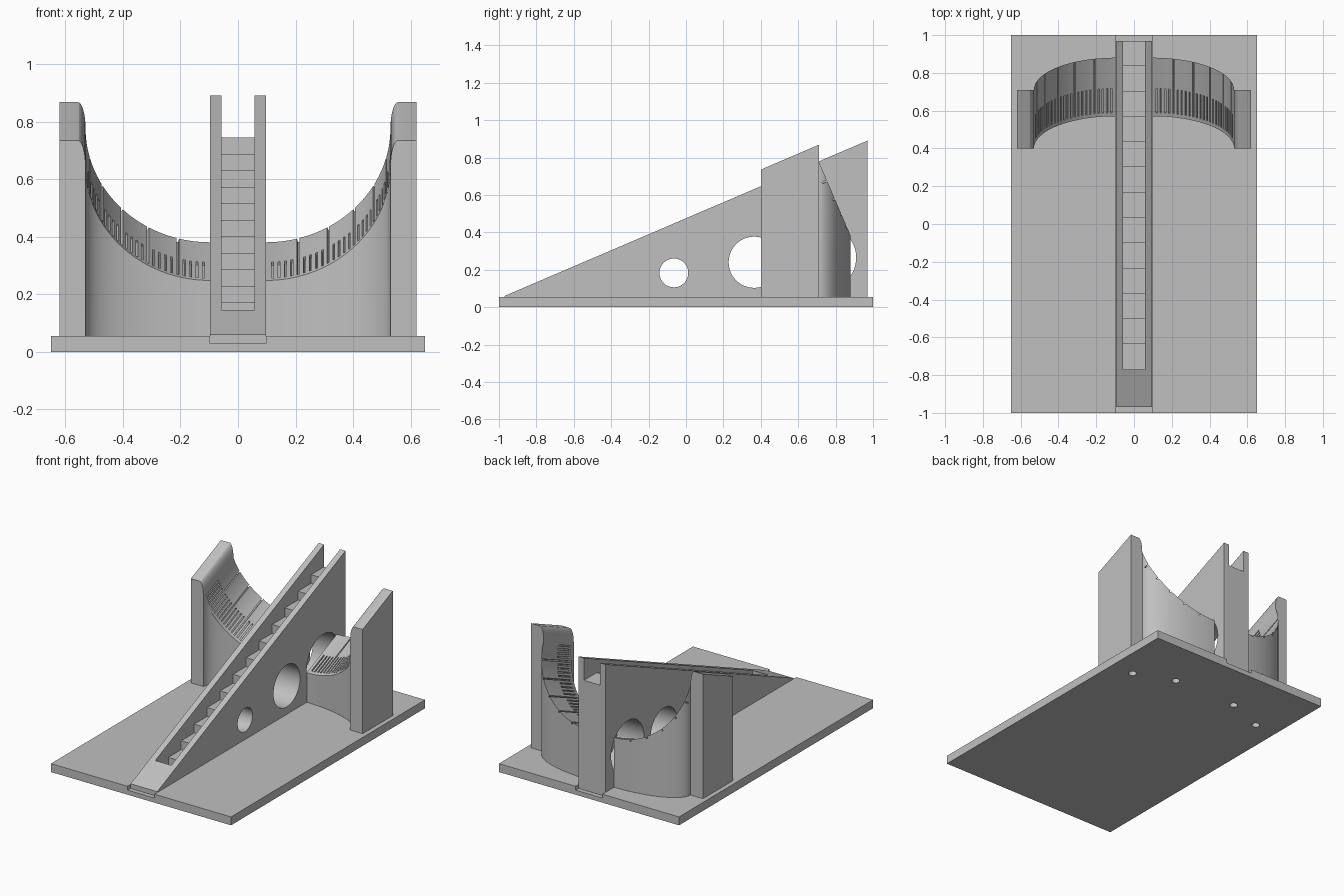
import bpy, bmesh
from math import sin, cos, atan, radians, pi
from mathutils import Vector, Matrix

if "Cube" in bpy.data.objects:
    bpy.data.objects.remove(bpy.data.objects["Cube"])

SLOPE = 0.428
TILT = atan(SLOPE)
HALF = 0.097            # half width of the ramp
DECK = 0.055            # top of the base plate
FLOOR = 0.03            # floor of the groove in the base
RADIUS = 0.433          # dial radius
FRONT, BACK = 0.40, 0.71


def ramp_z(y):
    return 0.06 + (y + 0.97) * SLOPE


stone = bpy.data.materials.new("grey stone")
stone.use_nodes = True
GREY = (0.53, 0.53, 0.53, 1)
stone.diffuse_color = GREY
stone.node_tree.nodes["Principled BSDF"].inputs["Base Color"].default_value = GREY


def make(name, bm):
    bmesh.ops.recalc_face_normals(bm, faces=bm.faces)
    mesh = bpy.data.meshes.new(name)
    bm.to_mesh(mesh)
    bm.free()
    mesh.materials.append(stone)
    ob = bpy.data.objects.new(name, mesh)
    bpy.context.collection.objects.link(ob)
    return ob


def add_box(bm, lo, hi, matrix=Matrix()):
    lo, hi = Vector(lo), Vector(hi)
    size = Matrix.Diagonal((*(hi - lo), 1))
    bmesh.ops.create_cube(bm, size=1, matrix=matrix @ Matrix.Translation((lo + hi) / 2) @ size)


def side_prism(name, profile, half):
    """Extrude a (y, z) profile across x."""
    bm = bmesh.new()
    face = bm.faces.new([bm.verts.new((-half, y, z)) for y, z in profile])
    ext = bmesh.ops.extrude_face_region(bm, geom=[face])
    verts = [v for v in ext["geom"] if isinstance(v, bmesh.types.BMVert)]
    bmesh.ops.translate(bm, verts=verts, vec=(2 * half, 0, 0))
    return make(name, bm)


def add_cylinder(bm, radius, depth, matrix):
    bmesh.ops.create_cone(bm, cap_ends=True, segments=48, radius1=radius,
                          radius2=radius, depth=depth, matrix=matrix)


def cut(ob, cutter, remove=True):
    mod = ob.modifiers.new("cut", 'BOOLEAN')
    mod.operation = 'DIFFERENCE'
    mod.solver = 'EXACT'
    mod.object = cutter
    bpy.context.view_layer.objects.active = ob
    bpy.ops.object.modifier_apply(modifier=mod.name)
    if remove:
        bpy.data.objects.remove(cutter)


def smooth(ob):
    bpy.ops.object.select_all(action='DESELECT')
    ob.select_set(True)
    bpy.context.view_layer.objects.active = ob
    bpy.ops.object.shade_smooth_by_angle(angle=radians(25))


# Peg holes running up from the underside
bm = bmesh.new()
for s in (1, -1):
    for x, y in ((0.23, 0.67), (0.49, 0.57)):
        add_cylinder(bm, 0.024, 0.3, Matrix.Translation((s * x, y, 0)))
pegs = make("peg_hole_cutter", bm)
pegs.hide_render = True

# Base plate with the groove that holds the ramp
bm = bmesh.new()
add_box(bm, (-0.65, -1, 0), (0.65, 1, DECK))
base = make("base_plate", bm)
bm = bmesh.new()
add_box(bm, (-HALF, -1.1, FLOOR), (HALF, 1.1, 0.2))
cut(base, make("groove_cutter", bm))
cut(base, pegs, remove=False)
smooth(base)

# Central ramp
ramp = side_prism("ramp", [(-0.97, FLOOR), (0.97, FLOOR), (0.97, ramp_z(0.97)),
                           (-0.97, ramp_z(-0.97))], HALF - 0.0005)

# Staircase channel sunk into the ramp
STEPS, START, END, TOP = 13, -0.77, 0.97, 0.745
run = (END - START) / STEPS
rise = run * SLOPE
profile = []
for i in range(STEPS):
    z = TOP - rise * (STEPS - 1 - i)
    y = START + run * i
    profile += [(y, z), (y + run + (0.1 if i == STEPS - 1 else 0), z)]
profile += [(END + 0.1, 1.2), (START, 1.2)]
cut(ramp, side_prism("stair_cutter", profile, 0.058))

# Round openings through the ramp
bm = bmesh.new()
for y, z, r in ((-0.065, 0.183, 0.077), (0.365, 0.24, 0.137), (0.74, 0.265, 0.17)):
    add_cylinder(bm, r, 1, Matrix.Translation((0, y, z)) @ Matrix.Rotation(pi / 2, 4, 'Y'))
cut(ramp, make("opening_cutter", bm))
smooth(ramp)


# Dial quadrants with their end pillars
def dial_point(s, a):
    return Vector((s * (HALF + RADIUS * sin(a)),
                   FRONT + RADIUS * cos(a) * sin(TILT),
                   ramp_z(FRONT) - RADIUS * cos(a) * cos(TILT)))


def quadrant(name, s):
    n = 36
    path = [dial_point(s, pi / 2 * i / n) for i in range(n + 1)]
    edge = path[-1]
    for i in range(1, 9):                       # rounded shoulder
        a = pi / 2 * i / 8
        path.append(edge + Vector((s * 0.027 * (1 - cos(a)), 0, 0.089 * sin(a))))
    path.append(Vector((s * 0.62, FRONT, path[-1].z)))
    along = Vector((0, BACK - FRONT, (BACK - FRONT) * SLOPE))
    bm = bmesh.new()
    rings = []
    for p in path:
        q = p + along
        rings.append([bm.verts.new(c) for c in
                      (p, q, (q.x, q.y, DECK - 0.004), (p.x, p.y, DECK - 0.004))])
    for a, b in zip(rings, rings[1:]):
        for k in range(4):
            m = (k + 1) % 4
            bm.faces.new((a[k], a[m], b[m], b[k]))
    bm.faces.new(rings[0])
    bm.faces.new(rings[-1])
    return make(name, bm)


def scale_marks(s):
    """Short ticks near the front rim, long grooves on every hour."""
    bm = bmesh.new()
    axis = Vector((0, cos(TILT), sin(TILT)))
    for deg in range(3, 88, 3):
        a = radians(deg)
        p = dial_point(s, a)
        radial = Vector((s * sin(a), cos(a) * sin(TILT), -cos(a) * cos(TILT)))
        m = Matrix((radial.cross(axis), axis, radial)).transposed().to_4x4()
        m.translation = p
        end = 0.4 if deg % 15 == 0 else 0.16
        add_box(bm, (-0.004, 0.02, -0.02), (0.004, end, 0.012), m)
    return make("mark_cutter", bm)


for side, s in (("left", 1), ("right", -1)):
    dial = quadrant(side + "_dial_quadrant", s)
    cut(dial, scale_marks(s))
    cut(dial, pegs, remove=False)
    smooth(dial)

bpy.data.objects.remove(pegs)
